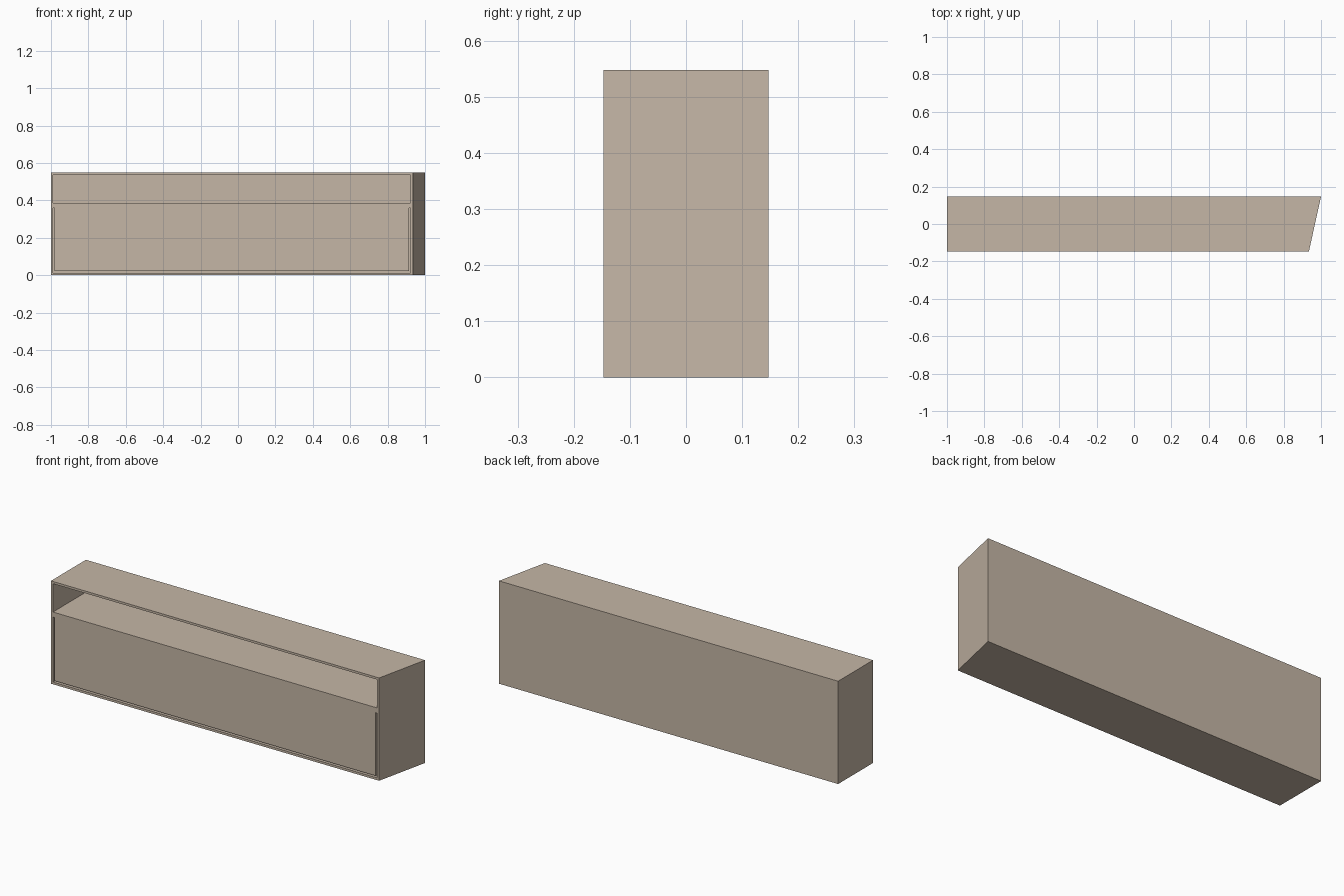
import bpy, bmesh

if "Cube" in bpy.data.objects:
    bpy.data.objects.remove(bpy.data.objects["Cube"])

H = 0.548            # cabinet height
YF, YB = -0.147, 0.147
T = 0.012            # board thickness

wood = bpy.data.materials.new("beige wood")
wood.diffuse_color = (0.56, 0.47, 0.38, 1)
wood.use_nodes = True
wood.node_tree.nodes["Principled BSDF"].inputs["Base Color"].default_value = wood.diffuse_color


def right_x(y):
    """Outer slanted right end at depth y."""
    return 0.935 + 0.065 * (y - YF) / (YB - YF)


def prism(name, plan, z0, z1):
    """Extrude a plan outline between two heights."""
    bm = bmesh.new()
    face = bm.faces.new([bm.verts.new((x, y, z0)) for x, y in plan])
    ext = bmesh.ops.extrude_face_region(bm, geom=[face])
    verts = [v for v in ext["geom"] if isinstance(v, bmesh.types.BMVert)]
    bmesh.ops.translate(bm, verts=verts, vec=(0, 0, z1 - z0))
    bmesh.ops.recalc_face_normals(bm, faces=bm.faces)
    me = bpy.data.meshes.new(name)
    bm.to_mesh(me)
    bm.free()
    me.materials.append(wood)
    ob = bpy.data.objects.new(name, me)
    bpy.context.collection.objects.link(ob)
    return ob


def plan(inset, y0=YF, y1=YB):
    """Trapezoid outline with both ends inset."""
    return [(-1 + inset, y0), (right_x(y0) - inset, y0),
            (right_x(y1) - inset, y1), (-1 + inset, y1)]


# Carcass: top, bottom, ends and back
prism("top_board", plan(0), H - T, H)
prism("bottom_board", plan(0), 0, T)
prism("left_end", [(-1, YF), (-1 + T, YF), (-1 + T, YB), (-1, YB)], T, H - T)
prism("right_end", [(right_x(YF) - T, YF), (right_x(YF), YF),
                    (right_x(YB), YB), (right_x(YB) - T, YB)], T, H - T)
prism("back_panel", plan(T, YB - T, YB), T, H - T)

# Shelf under the open compartment
prism("shelf", plan(T, YF, YB - T), 0.358, 0.385)

# Flush front flap with a narrow gap at the sides and bottom
x0, x1 = -1 + T + 0.008, right_x(YF) - T - 0.008
prism("front_flap", [(x0, YF), (x1, YF), (x1, YF + 0.016), (x0, YF + 0.016)],
      0.021, 0.358)
